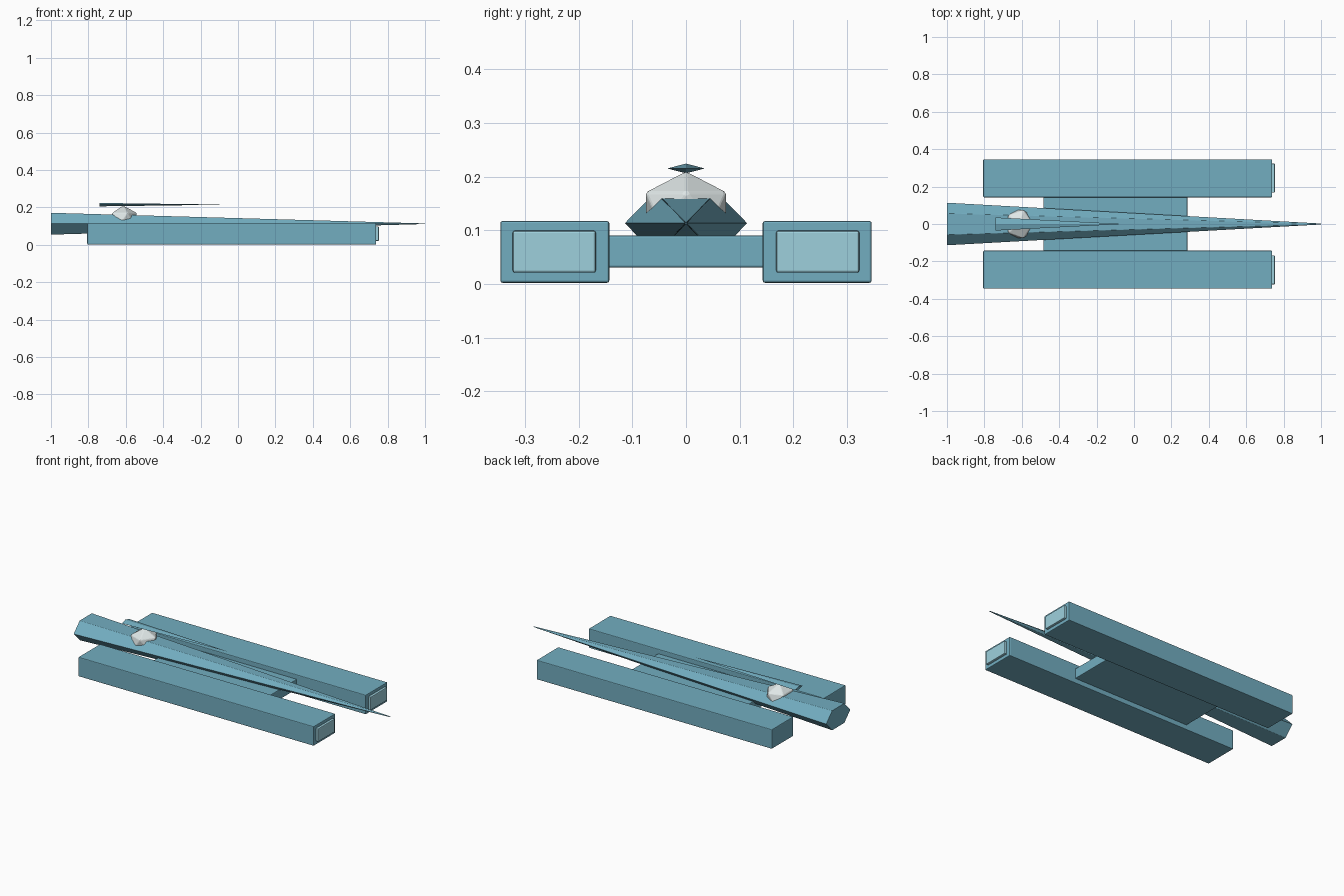
import bpy, math

if "Cube" in bpy.data.objects:
    bpy.data.objects.remove(bpy.data.objects["Cube"])


def material(name, color):
    m = bpy.data.materials.new(name)
    m.diffuse_color = (*color, 1)
    m.use_nodes = True
    m.node_tree.nodes["Principled BSDF"].inputs["Base Color"].default_value = m.diffuse_color
    return m


HULL = material("hull_blue", (0.17, 0.42, 0.53))
GLOW = material("engine_pale_blue", (0.34, 0.63, 0.72))
GLASS = material("canopy_glass", (0.74, 0.80, 0.80))


def finish(ob, name, mat, bevel):
    ob.name = name
    ob.data.materials.append(mat)
    bpy.ops.object.transform_apply(location=False, rotation=True, scale=True)
    mod = ob.modifiers.new("Bevel", 'BEVEL')
    mod.width = bevel
    mod.segments = 2
    return ob


def box(name, lo, hi, mat, bevel=0.004):
    bpy.ops.mesh.primitive_cube_add(
        size=1, location=[(a + b) / 2 for a, b in zip(lo, hi)])
    ob = bpy.context.object
    ob.scale = [b - a for a, b in zip(lo, hi)]
    return finish(ob, name, mat, bevel)


def spike(name, sides, x0, x1, z, radius, tip, flat, mat, bevel):
    # Cone pointing along +x with a corner on each side, flattened in z
    bpy.ops.mesh.primitive_cone_add(vertices=sides, radius1=radius, radius2=tip,
                                    depth=x1 - x0, location=((x0 + x1) / 2, 0, z))
    ob = bpy.context.object
    ob.rotation_euler = (0, math.pi / 2, 0)
    bpy.ops.object.transform_apply(location=False, rotation=True, scale=False)
    ob.scale = (1, 1, flat)
    return finish(ob, name, mat, bevel)


# Long needle fuselage (hexagonal) and the thin fin above it
# (first cone corner lies on local y, which stays on the y axis)
spike("fuselage", 6, -1.0, 1.0, 0.113, 0.114, 0.003, 0.59, HULL, 0.004)
spike("dorsal_fin", 4, -0.74, -0.07, 0.215, 0.035, 0.0008, 0.26, HULL, 0.001)

# Faceted cockpit canopy
bpy.ops.mesh.primitive_ico_sphere_add(subdivisions=1, radius=1,
                                      location=(-0.613, 0, 0.139))
canopy = bpy.context.object
canopy.scale = (0.081, 0.089, 0.071)
finish(canopy, "canopy", GLASS, 0.004)

# Slab joining the pods
box("cross_deck", (-0.485, -0.15, 0.03), (0.285, 0.15, 0.09), HULL)

# Side pods with pale panels on their +x ends
for side, s in (("left", -1), ("right", 1)):
    ya, yb = sorted((s * 0.143, s * 0.346))
    box(side + "_pod", (-0.806, ya, 0.002), (0.739, yb, 0.117), HULL)
    ya, yb = sorted((s * 0.168, s * 0.323))
    box(side + "_pod_panel", (0.72, ya, 0.021), (0.753, yb, 0.099), GLOW)
